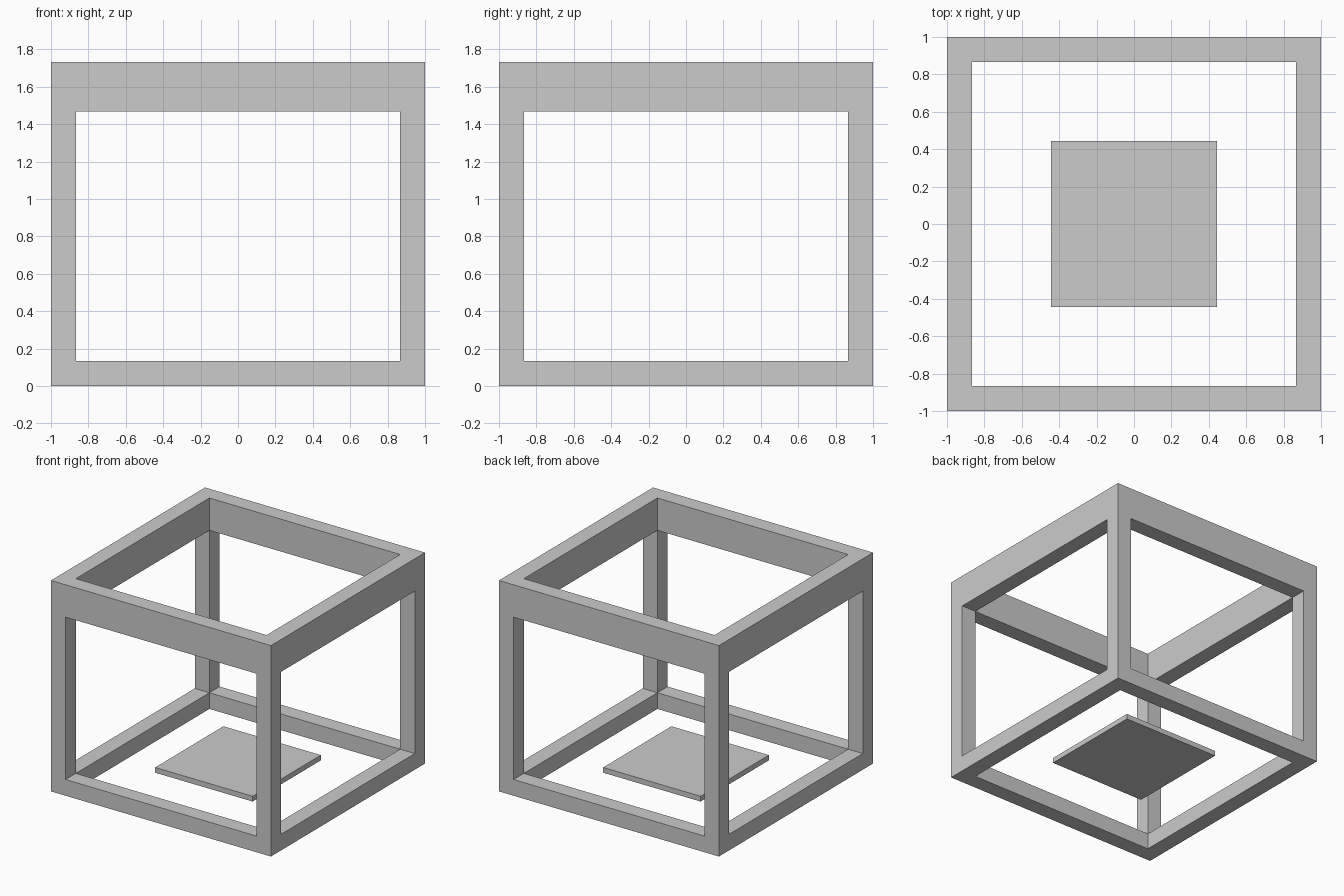
import bpy, bmesh
from itertools import product

if "Cube" in bpy.data.objects:
    bpy.data.objects.remove(bpy.data.objects["Cube"])

T = 0.133            # rail and post thickness
TOP = 1.733          # overall height
XY = [-1, -1 + T, 1 - T, 1]
CUTS = [XY, XY, [0, T, 1.467, TOP]]


def to_object(name, bm):
    mesh = bpy.data.meshes.new(name)
    bm.to_mesh(mesh)
    bm.free()
    obj = bpy.data.objects.new(name, mesh)
    bpy.context.collection.objects.link(obj)
    return obj


def solid(cell):
    # a cell belongs to the frame when it is outermost on at least two axes
    return all(0 <= c <= 2 for c in cell) and sum(c != 1 for c in cell) >= 2


# Open frame: posts, thin bottom rails and deep top rails as one closed skin
bm = bmesh.new()
for cell in filter(solid, product(range(3), repeat=3)):
    for axis, side in product(range(3), (0, 1)):
        neighbour = list(cell)
        neighbour[axis] += 2 * side - 1
        if solid(neighbour):
            continue
        u, v = (axis + 1) % 3, (axis + 2) % 3
        verts = []
        for du, dv in ((0, 0), (1, 0), (1, 1), (0, 1)):
            i = list(cell)
            i[axis] += side
            i[u] += du
            i[v] += dv
            verts.append(bm.verts.new([CUTS[k][i[k]] for k in range(3)]))
        bm.faces.new(verts if side else verts[::-1])
bmesh.ops.remove_doubles(bm, verts=bm.verts, dist=1e-4)
to_object("frame", bm)

# Small square plate floating level with the top of the bottom rails
bm = bmesh.new()
bmesh.ops.create_cube(bm, size=1)
bmesh.ops.scale(bm, vec=(0.886, 0.886, 0.043), verts=bm.verts)
bmesh.ops.translate(bm, vec=(0, 0, T - 0.0215), verts=bm.verts)
to_object("centre_plate", bm)
